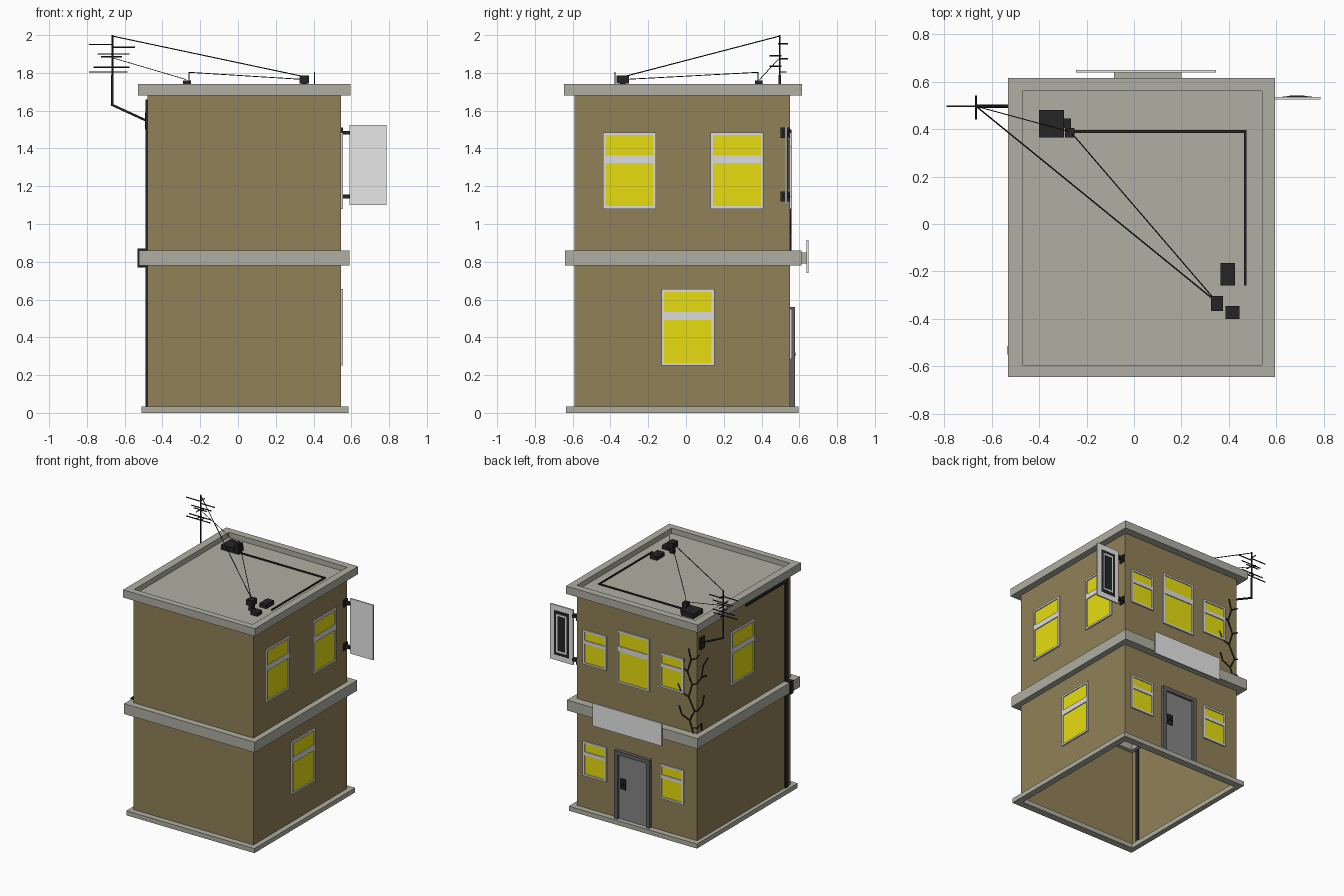
import bpy, bmesh
from mathutils import Vector

cube = bpy.data.objects.get("Cube")
if cube:
    bpy.data.objects.remove(cube, do_unlink=True)


def material(name, r, g, b):
    m = bpy.data.materials.new(name)
    m.use_nodes = True
    m.diffuse_color = (r, g, b, 1)
    bsdf = next(n for n in m.node_tree.nodes if n.type == 'BSDF_PRINCIPLED')
    bsdf.inputs["Base Color"].default_value = (r, g, b, 1)
    return m


BROWN = material("brown_wall", 0.285, 0.22, 0.097)
STONE = material("grey_stone", 0.43, 0.43, 0.37)
YELLOW = material("yellow_glass", 0.8, 0.73, 0.005)
FRAME = material("pale_frame", 0.72, 0.72, 0.74)
PANEL = material("light_panel", 0.8, 0.8, 0.8)
DOOR = material("door_grey", 0.24, 0.24, 0.24)
DARK = material("dark_grey", 0.12, 0.12, 0.12)
BLACK = material("black_metal", 0.018, 0.018, 0.018)

# Wall planes: left/right in x, front/back in y
X0, X1, Y0, Y1 = -0.48, 0.545, -0.59, 0.55


def finish(bm, name, mat):
    me = bpy.data.meshes.new(name)
    bmesh.ops.recalc_face_normals(bm, faces=bm.faces)
    bm.to_mesh(me)
    bm.free()
    ob = bpy.data.objects.new(name, me)
    me.materials.append(mat)
    bpy.context.collection.objects.link(ob)
    return ob


def box(name, mat, xs, ys, zs):
    bm = bmesh.new()
    bmesh.ops.create_cube(bm, size=1)
    for v in bm.verts:
        v.co = [(r[0] + r[1]) / 2 + c * abs(r[1] - r[0]) for c, r in zip(v.co, (xs, ys, zs))]
    return finish(bm, name, mat)


def ring(name, mat, outer, inner, z0, z1):
    """Rectangular ring; each rectangle is (x0, x1, y0, y1)."""
    bm = bmesh.new()
    loops = []
    for (a, b, c, d), z in ((outer, z0), (outer, z1), (inner, z1), (inner, z0)):
        loops.append([bm.verts.new((x, y, z)) for x, y in ((a, c), (b, c), (b, d), (a, d))])
    for k in range(4):
        p, q = loops[k], loops[(k + 1) % 4]
        for i in range(4):
            j = (i + 1) % 4
            bm.faces.new((p[i], p[j], q[j], q[i]))
    return finish(bm, name, mat)


def wire(name, points, radius, mat=BLACK):
    cu = bpy.data.curves.new(name, 'CURVE')
    cu.dimensions = '3D'
    cu.bevel_depth = radius
    cu.bevel_resolution = 1
    cu.use_fill_caps = True
    sp = cu.splines.new('POLY')
    sp.points.add(len(points) - 1)
    for p, co in zip(sp.points, points):
        p.co = (*co, 1)
    ob = bpy.data.objects.new(name, cu)
    cu.materials.append(mat)
    bpy.context.collection.objects.link(ob)
    return ob


def on_wall(side, name, mat, u, d, z):
    """Box on a wall: u along the wall, d outward from it."""
    if side == "right":
        return box(name, mat, (X1 + d[0], X1 + d[1]), u, z)
    if side == "left":
        return box(name, mat, (X0 - d[1], X0 - d[0]), u, z)
    return box(name, mat, u, (Y1 + d[0], Y1 + d[1]), z)


def window(side, label, centre, width, z0, z1):
    a, b = centre - width / 2, centre + width / 2
    t, h = 0.014, z1 - z0
    top, low = z1 - 0.3 * h, z1 - 0.4 * h
    on_wall(side, label + "_glass", YELLOW, (a + t, b - t), (0, 0.004), (z0 + t, z1 - t))
    bars = (((a, a + t), (z0, z1)), ((b - t, b), (z0, z1)), ((a + t, b - t), (z0, z0 + t)),
            ((a + t, b - t), (z1 - t, z1)), ((a + t, b - t), (low, top)))
    for i, (u, z) in enumerate(bars):
        on_wall(side, f"{label}_frame_{i}", FRAME, u, (0, 0.011), z)


# Open wall shell
bm = bmesh.new()
bmesh.ops.create_cube(bm, size=1)
for v in bm.verts:
    v.co = (X1 if v.co.x > 0 else X0, Y1 if v.co.y > 0 else Y0, 1.69 if v.co.z > 0 else 0.01)
bmesh.ops.delete(bm, geom=[f for f in bm.faces if abs(f.normal.z) > 0.5], context='FACES')
finish(bm, "walls", BROWN)

# Stone plinth, floor band, parapet and roof deck
ring("plinth", STONE, (-0.51, 0.585, -0.635, 0.595), (X0 + .01, X1 - .01, Y0 + .01, Y1 - .01), 0, 0.035)
ring("floor_band", STONE, (-0.525, 0.59, -0.64, 0.612), (X0 + .03, X1 - .03, Y0 + .03, Y1 - .03), 0.78, 0.86)
ring("parapet", STONE, (-0.53, 0.595, -0.645, 0.615), (-0.47, 0.54, -0.595, 0.56), 1.68, 1.74)
box("roof_deck", STONE, (-0.475, 0.542, ), (-0.597, 0.562), (1.685, 1.7))

# Windows
for label, c, z in (("right_upper_front", -0.3, 1.08), ("right_upper_back", 0.27, 1.08), ("right_lower", 0.01, 0.25)):
    window("right", label + "_window", c, 0.28, z, z + 0.405)
window("left", "left_window", 0, 0.28, 1.08, 1.485)
window("back", "back_middle_window", 0.06, 0.275, 1.08, 1.485)
for c, tag in ((0.39, "left"), (-0.27, "right")):
    for z, level in ((0.285, "lower"), (1.145, "upper")):
        window("back", f"back_{level}_{tag}_window", c, 0.2, z, z + 0.265)

# Door
on_wall("back", "door", DOOR, (-0.06, 0.18), (0, 0.01), (0.035, 0.53))
for i, u in enumerate(((-0.09, -0.06), (0.18, 0.21))):
    on_wall("back", f"door_post_{i}", DARK, u, (0, 0.026), (0.035, 0.56))
on_wall("back", "door_lintel", DARK, (-0.06, 0.18), (0, 0.026), (0.53, 0.56))
on_wall("back", "door_handle_plate", BLACK, (0.12, 0.165), (0.01, 0.018), (0.27, 0.35))
on_wall("back", "door_handle", BLACK, (0.13, 0.15), (0.018, 0.03), (0.3, 0.32))

# Sign board above the door
box("sign_mount", STONE, (-0.085, 0.2), (0.61, 0.64), (0.79, 0.85))
box("sign_board", PANEL, (-0.245, 0.345), (0.638, 0.648), (0.74, 0.915))

# Hanging sign with nested frames on its back face
box("hanging_sign", PANEL, (0.59, 0.785), (0.525, 0.536), (1.1, 1.525))
for i, (inset, mat) in enumerate(((0.035, BLACK), (0.054, PANEL), (0.066, BLACK))):
    y = 0.536 + 0.002 * i
    box(f"hanging_sign_layer_{i}", mat, (0.59 + inset, 0.785 - inset), (y, y + 0.002),
        (1.1 + inset * 1.2, 1.525 - inset * 1.2))
for z in (1.145, 1.483):
    box("sign_bracket_plate", BLACK, (X1, X1 + 0.01), (0.5, 0.549), (z - 0.027, z + 0.027))
    box("sign_bracket_arm", BLACK, (X1, 0.592), (0.515, 0.545), (z - 0.01, z + 0.01))

# Drainpipe stepping round the floor band
PIPE = (-0.55, -0.515)
for z in ((0.02, 0.78), (0.86, 1.66)):
    box("drainpipe", BLACK, (-0.49, -0.474), PIPE, z)
box("drainpipe_bend", BLACK, (-0.532, -0.524), PIPE, (0.77, 0.87))
for z in ((0.77, 0.78), (0.86, 0.87)):
    box("drainpipe_elbow", BLACK, (-0.53, -0.48), PIPE, z)
box("gutter_pipe", BLACK, (-0.49, -0.476), (-0.55, -0.04), (1.62, 1.66))

# Roof machinery
for name, xs, ys, zs in (
        ("roof_unit", (-0.4, -0.295), (0.365, 0.48), (1.7, 1.737)),
        ("roof_unit_side", (-0.295, -0.265), (0.405, 0.445), (1.7, 1.73)),
        ("roof_unit_post", (-0.29, -0.25), (0.365, 0.405), (1.7, 1.76)),
        ("relay_box", (0.325, 0.375), (-0.367, -0.303), (1.745, 1.787)),
        ("relay_stand", (0.335, 0.365), (-0.35, -0.32), (1.7, 1.745)),
        ("vent_front", (0.385, 0.445), (-0.4, -0.345), (1.7, 1.73)),
        ("vent_back", (0.365, 0.425), (-0.26, -0.165), (1.7, 1.73)),
        ("roof_cable_across", (-0.25, 0.474), (0.384, 0.396), (1.7, 1.708)),
        ("roof_cable_along", (0.463, 0.474), (-0.26, 0.384), (1.7, 1.708))):
    box(name, BLACK, xs, ys, zs)
wire("front_rod", [(0.405, -0.375, 1.7), (0.405, -0.375, 1.805)], 0.003)
wire("back_rod", [(-0.26, 0.38, 1.7), (-0.26, 0.38, 1.805)], 0.003)

# Antenna on its wall arm
MX, MY = -0.665, 0.496
wire("antenna_mast", [(MX, MY, 1.625), (MX, MY, 2.0)], 0.005)
wire("antenna_lower_mast", [(MX, MY, 1.625), (MX, MY, 1.79)], 0.007)
wire("antenna_arm", [(MX, MY, 1.63), (-0.48, MY, 1.545)], 0.007)
box("antenna_wall_plate", BLACK, (-0.492, -0.478), (0.47, 0.525), (1.5, 1.59))
for z, a, b in ((1.95, -0.125, 0), (1.935, 0, 0.12), (1.9, -0.08, 0.09), (1.885, -0.06, 0.05),
                (1.83, -0.1, 0.09), (1.805, -0.125, 0.08)):
    wire("antenna_cross_rod", [(MX + a, MY, z), (MX + b, MY, z)], 0.004)
for z, a, b in ((1.955, -0.01, 0.045), (1.89, -0.055, 0.01), (1.875, 0, 0.045),
                (1.835, -0.055, 0.01), (1.805, 0, 0.035)):
    wire("antenna_depth_rod", [(MX, MY + a, z), (MX, MY + b, z)], 0.004)

# Overhead wires
wire("long_wire", [(MX, MY, 1.995), (0.35, -0.33, 1.78)], 0.003)
wire("short_wire", [(MX, MY, 1.88), (-0.275, 0.39, 1.765)], 0.002)
wire("roof_wire", [(-0.26, 0.38, 1.803), (0.35, -0.33, 1.765)], 0.0025)

# Bare creeper: u is distance from the corner, on the back and left walls
STEMS = (
    ((.03, .86), (.06, .95), (.02, 1.03), (.07, 1.13), (.04, 1.23), (.08, 1.32), (.05, 1.42), (.07, 1.5)),
    ((.06, .95), (.13, .98), (.15, 1.04)),
    ((.07, 1.13), (.13, 1.15), (.16, 1.21)),
    ((.08, 1.32), (.12, 1.35), (.11, 1.41)),
    ((.02, 1.03), (-.06, 1.06), (-.08, 1.13)),
    ((.04, 1.23), (-.05, 1.28), (-.07, 1.36), (-.13, 1.4)),
    ((.03, .9), (-.05, .92), (-.05, .87)),
    ((-.05, 1.28), (-.11, 1.27)),
    ((.05, 1.42), (-.02, 1.46)),
)


def creeper_point(u, z):
    return (X0 + u, Y1 + 0.004, z) if u >= 0 else (X0 - 0.004, Y1 + u, z)


for stem in STEMS:
    path = []
    for (u, z), nxt in zip(stem, stem[1:] + (None,)):
        path.append(creeper_point(u, z))
        if nxt and u * nxt[0] < 0:  # wrap round the corner
            t = u / (u - nxt[0])
            path.append((X0 - 0.004, Y1 + 0.004, z + t * (nxt[1] - z)))
    wire("creeper_stem", path, 0.005)
